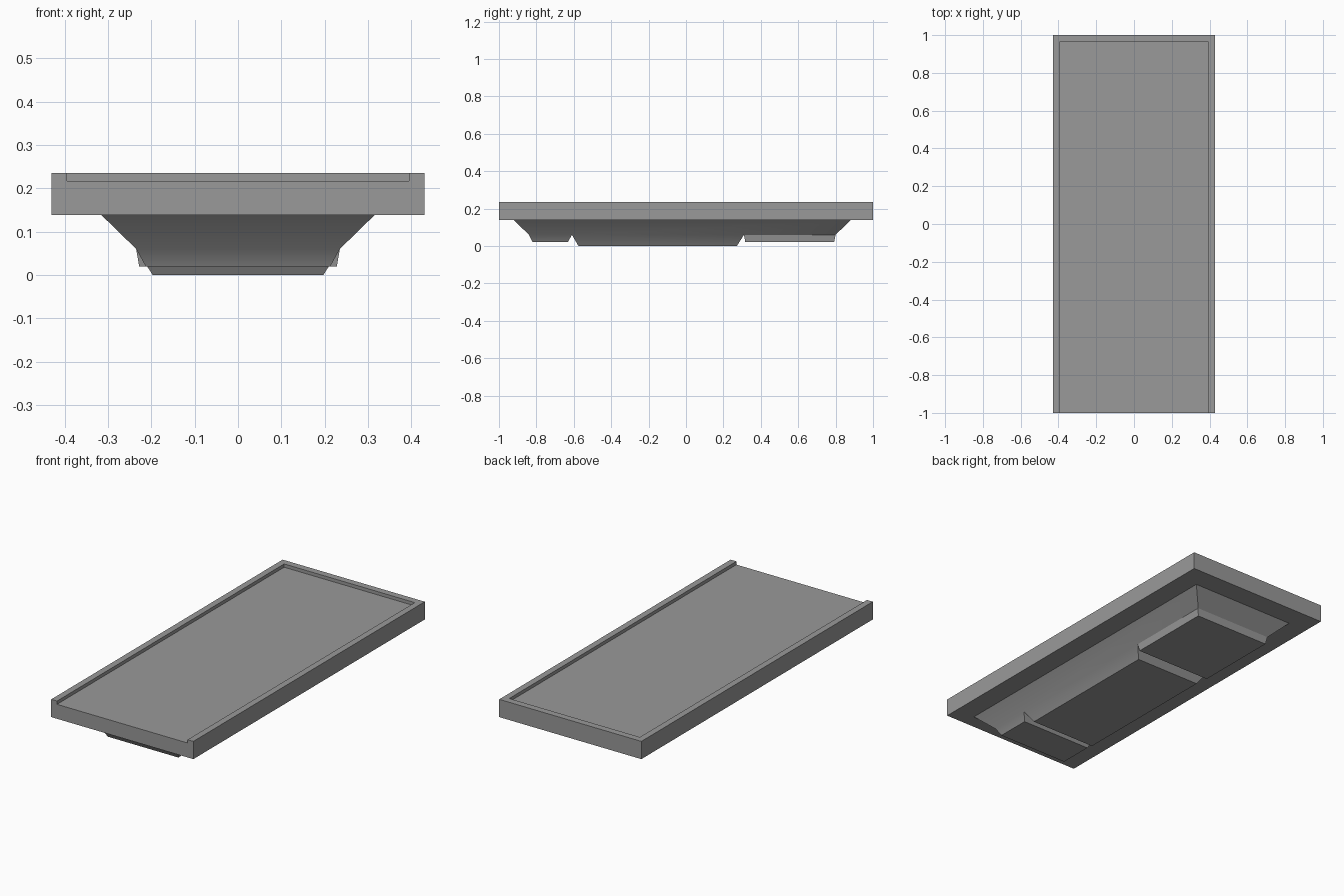
import bpy, bmesh, math

cube = bpy.data.objects.get("Cube")
if cube:
    bpy.data.objects.remove(cube, do_unlink=True)

grey = bpy.data.materials.new("mid grey")
grey.use_nodes = True
colour = (0.32, 0.32, 0.32, 1)
grey.diffuse_color = colour
grey.node_tree.nodes["Principled BSDF"].inputs["Base Color"].default_value = colour


def finish(name, bm):
    bmesh.ops.recalc_face_normals(bm, faces=bm.faces)
    mesh = bpy.data.meshes.new(name)
    bm.to_mesh(mesh)
    bm.free()
    mesh.materials.append(grey)
    obj = bpy.data.objects.new(name, mesh)
    bpy.context.collection.objects.link(obj)
    bpy.ops.object.select_all(action="DESELECT")
    obj.select_set(True)
    bpy.context.view_layer.objects.active = obj
    return obj


def ring(bm, half_width, y0, y1, z):
    """Rectangle of vertices: front right, front left, back left, back right."""
    w = half_width
    return [bm.verts.new((x, y, z)) for x, y in ((-w, y0), (w, y0), (w, y1), (-w, y1))]


# Tray: slab with a raised rim on three sides, open at the front
FLOOR, TOP = 0.217, 0.235
bm = bmesh.new()
low = ring(bm, 0.43, -1, 1, 0.138)
rim = ring(bm, 0.43, -1, 1, TOP)
lip = ring(bm, 0.395, -1, 0.963, TOP)
floor = ring(bm, 0.395, -1, 0.963, FLOOR)
bm.faces.new(low)
bm.faces.new(floor)
for i in (1, 2, 3):
    j = (i + 1) % 4
    bm.faces.new((low[i], low[j], rim[j], rim[i]))
    bm.faces.new((rim[i], rim[j], lip[j], lip[i]))
    bm.faces.new((lip[i], lip[j], floor[j], floor[i]))
bm.faces.new((low[0], low[1], rim[1], lip[1], floor[1], floor[0], lip[0], rim[0]))
finish("tray", bm)

# Underbody: a tapered skirt with three blocks hanging below it
bm = bmesh.new()
top = ring(bm, 0.315, -0.92, 0.88, 0.138)
stations = (-0.84, -0.61, 0.31, 0.80)
right, left = ([bm.verts.new((s * 0.235, y, 0.06)) for y in stations] for s in (-1, 1))
bm.faces.new(top)
bm.faces.new((top[0], top[1], left[0], right[0]))
bm.faces.new((top[2], top[3], right[-1], left[-1]))
bm.faces.new([top[1], top[2]] + left[::-1])
bm.faces.new([top[0], top[3]] + right[::-1])

# Each block: half width, front, back and height of its bottom face
blocks = ((0.213, -0.82, -0.632, 0.02),
          (0.197, -0.575, 0.272, 0.0),
          (0.228, 0.317, 0.792, 0.02))
for i, block in enumerate(blocks):
    upper = (right[i], left[i], left[i + 1], right[i + 1])
    base = ring(bm, *block)
    bm.faces.new(base)
    for a in range(4):
        b = (a + 1) % 4
        bm.faces.new((upper[a], upper[b], base[b], base[a]))
finish("underbody", bm)
bpy.ops.object.shade_smooth_by_angle(angle=math.radians(30))
